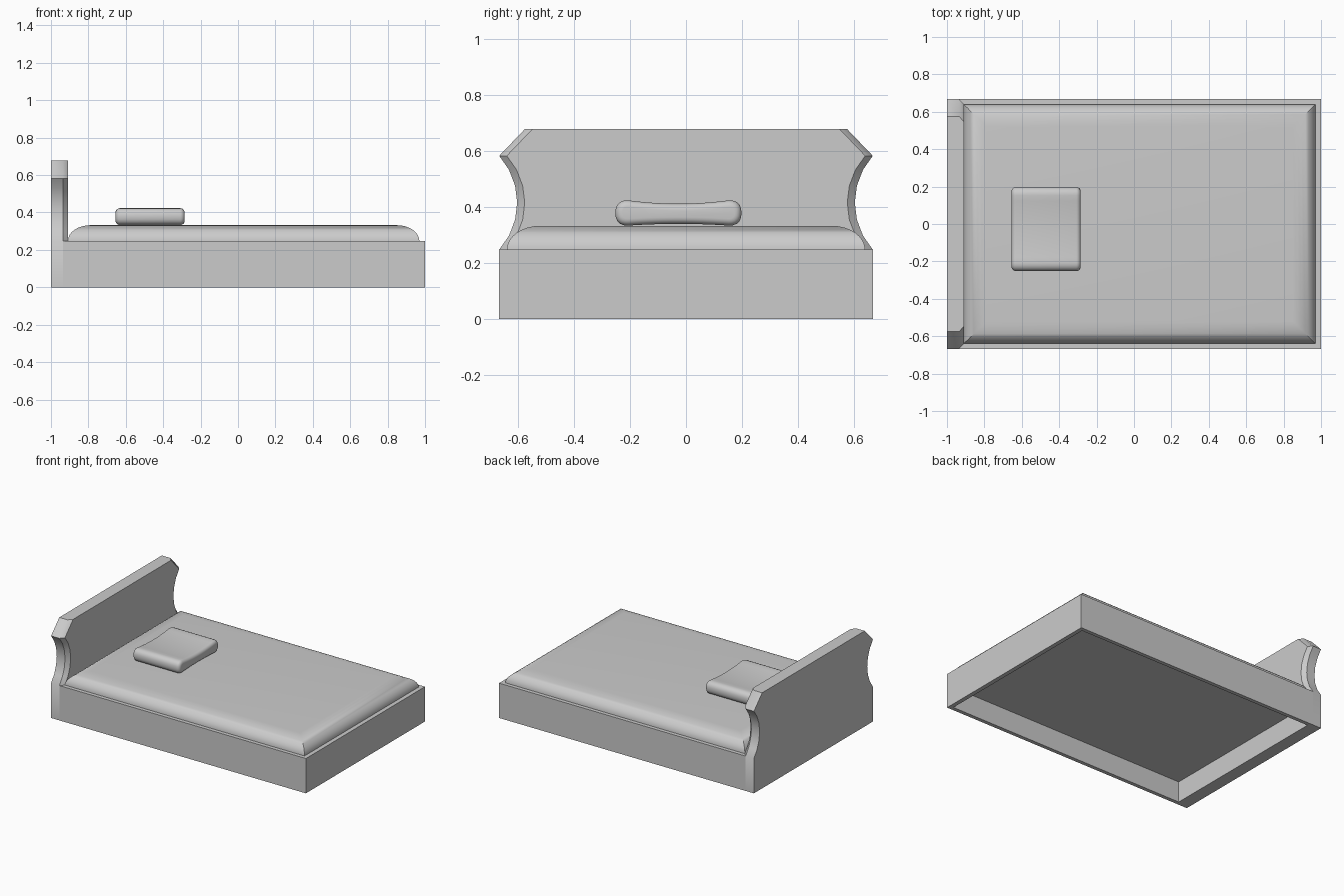
import bpy, bmesh
from math import sin, cos, pi, radians, asin

if "Cube" in bpy.data.objects:
    bpy.data.objects.remove(bpy.data.objects["Cube"])


def loft(name, rings, smooth=None):
    """Skin a stack of equal-length rings and cap both ends."""
    bm = bmesh.new()
    vr = [[bm.verts.new(p) for p in r] for r in rings]
    n = len(rings[0])
    for a, b in zip(vr, vr[1:]):
        for i in range(n):
            j = (i + 1) % n
            bm.faces.new((a[i], a[j], b[j], b[i]))
    bm.faces.new(vr[0])
    bm.faces.new(vr[-1])
    bmesh.ops.recalc_face_normals(bm, faces=bm.faces)
    me = bpy.data.meshes.new(name)
    bm.to_mesh(me)
    bm.free()
    ob = bpy.data.objects.new(name, me)
    bpy.context.collection.objects.link(ob)
    if smooth:
        bpy.ops.object.select_all(action='DESELECT')
        bpy.context.view_layer.objects.active = ob
        ob.select_set(True)
        bpy.ops.object.shade_smooth_by_angle(angle=radians(smooth))
    return ob


def rect(x0, x1, y, z):
    return [(x0, -y, z), (x1, -y, z), (x1, y, z), (x0, y, z)]


W, H = 0.667, 0.247              # half width and height of the frame
XB, X0, X1, YI = -0.935, -0.91, 0.97, 0.64   # bevel start and inner opening

# Bed frame: solid top panel over a recessed underside, flush with the headboard bevel
outer = [(X0, -YI), (XB, -W), (1, -W), (1, W), (XB, W), (X0, YI)]
inner = [(X0, -YI), (X0, -YI), (X1, -YI), (X1, YI), (X0, YI), (X0, YI)]
u = outer + [(X1, YI), (X1, -YI)]
loft("bed_rails", [[(x, y, z) for x, y in u] for z in (0, H)])
loft("slat_panel", [rect(X0, X1, YI, 0.148), rect(X0, X1, YI, H)])

# Mattress: rounded top edge with mitred corners
rings = [rect(X0, X1, YI, H - 0.001)]
for k in range(9):
    a = k / 8 * pi / 2
    d = 0.12 * (1 - cos(a))
    rings.append(rect(X0 + d, X1 - d, YI - d, H + (0.332 - H) * sin(a)))
loft("mattress", rings, smooth=30)

# Headboard: reaches the floor, scooped sides, clipped corners, bevelled front edges
R, half = 0.251, 0.1675
amax = asin(half / R)
side = [(W, 0)]
for k in range(7):
    a = -amax + 2 * amax * k / 6
    side.append((W - R * (cos(a) - cos(amax)), H + half + R * sin(a)))
side.append((0.575, 0.678))


def board(x, inset):
    return ([(x, y - inset, z) for y, z in side]
            + [(x, -(y - inset), z) for y, z in reversed(side)])


loft("headboard", [board(-1, 0), board(XB, 0), board(X0, W - YI)], smooth=40)


# Pillow: dumbbell cross-section, pinched towards its two open sides
def pillow_ring(x, d):
    yc, zc, L, r = -0.027, 0.378, 0.18, 0.045
    top = []
    for k in range(1, 12):           # sagging top
        s = 1 - k / 6
        top.append((s * L, 0.033 + (r - 0.033) * s * s - d))
    cap = []
    for i in range(11):              # squarish rounded end
        a = radians(-90 + 18 * i)
        q = (abs(cos(a)) ** 2.5 + abs(sin(a)) ** 2.5) ** (-1 / 2.5)
        cap.append((L + (r - d) * q * cos(a), (r - d) * q * sin(a)))
    pts = cap + top
    ring = [(y, z) for y, z in pts + [(-y, -z) for y, z in pts]]
    # the underside rests almost flat on the mattress
    return [(x, yc + y, zc + (z if z > 0 else z - 0.006 * max(0, 1 - (y / L) ** 2)))
            for y, z in ring]


e = 0.024
steps = [k / 5 * pi / 2 for k in range(6)]
rings = [pillow_ring(-0.655 + e * (1 - cos(a)), e * (1 - sin(a))) for a in steps]
rings += [pillow_ring(-0.285 - e * (1 - sin(a)), e * (1 - cos(a))) for a in steps]
loft("pillow", rings, smooth=40)
